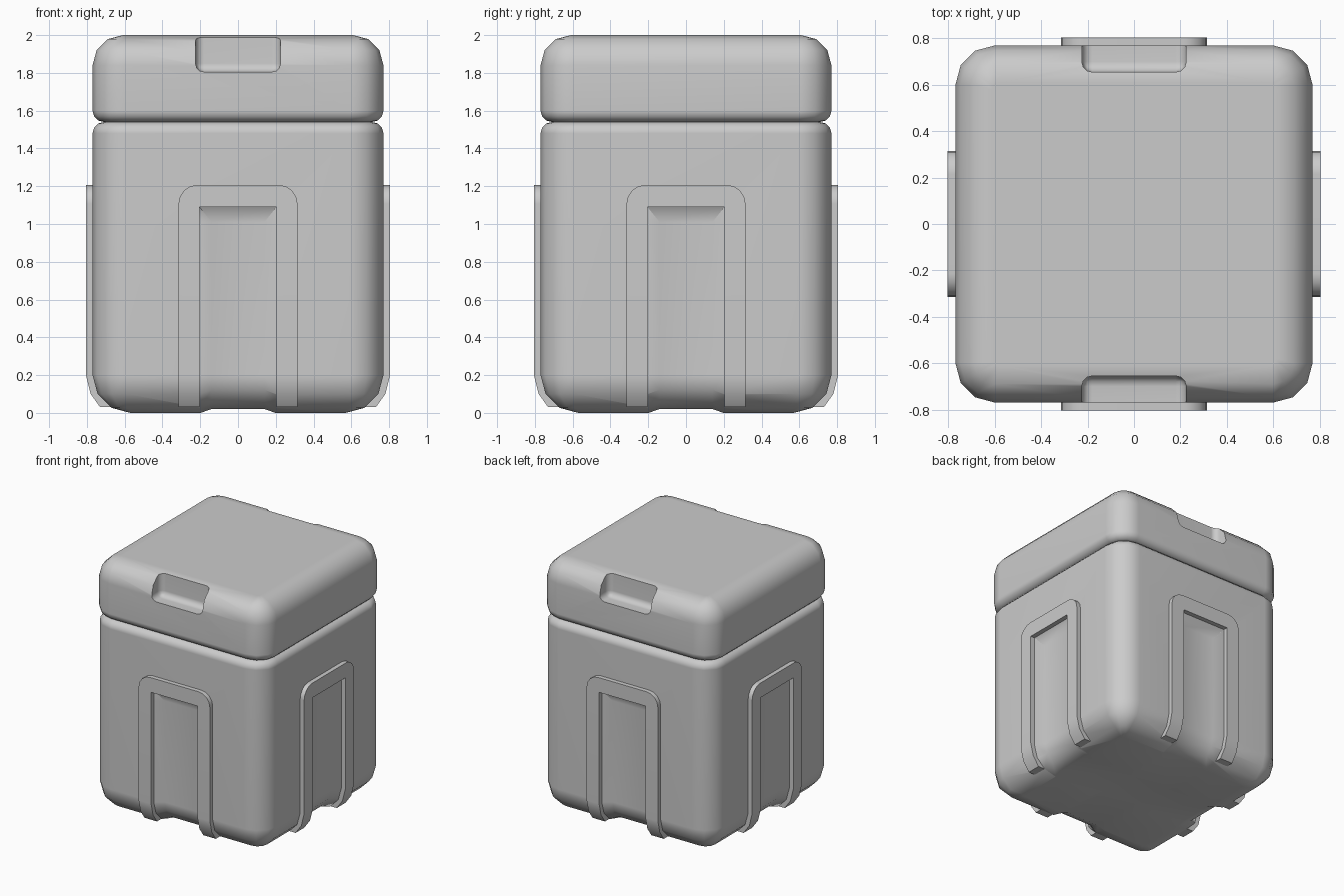
import bpy, bmesh, math
from mathutils import Matrix, Vector

if "Cube" in bpy.data.objects:
    bpy.data.objects.remove(bpy.data.objects["Cube"])


def loft(name, rings):
    """Skin a list of equal-length closed rings and cap both ends."""
    bm = bmesh.new()
    vs = [[bm.verts.new(p) for p in r] for r in rings]
    n = len(rings[0])
    for a, b in zip(vs, vs[1:]):
        for i in range(n):
            j = (i + 1) % n
            bm.faces.new((a[i], a[j], b[j], b[i]))
    bm.faces.new(vs[0])
    bm.faces.new(vs[-1])
    bmesh.ops.remove_doubles(bm, verts=bm.verts, dist=1e-5)
    bmesh.ops.recalc_face_normals(bm, faces=bm.faces)
    me = bpy.data.meshes.new(name)
    bm.to_mesh(me)
    bm.free()
    ob = bpy.data.objects.new(name, me)
    bpy.context.collection.objects.link(ob)
    return ob


def rounded_square(half, r, z, seg=3):
    pts = []
    for q in range(4):
        for k in range(seg + 1):
            a = math.radians(90 * q + 90 * k / seg)
            cx = (half - r) * (1 if q in (0, 3) else -1)
            cy = (half - r) * (1 if q in (0, 1) else -1)
            pts.append((cx + r * math.cos(a), cy + r * math.sin(a), z))
    return pts


def fillet(r, z_edge, sign):
    """(inset, z) from the wall to the cap, three segments."""
    return [(r * (1 - math.cos(math.radians(a))),
             z_edge - sign * r * (1 - math.sin(math.radians(a)))) for a in (0, 30, 60, 90)]


def rounded_box(name, profile, corner):
    return loft(name, [rounded_square(0.77 - i, max(corner - i, 0.03), z) for i, z in profile])


def activate(ob):
    bpy.ops.object.select_all(action='DESELECT')
    ob.select_set(True)
    bpy.context.view_layer.objects.active = ob


def cut(ob, cutter):
    activate(ob)
    m = ob.modifiers.new("cut", 'BOOLEAN')
    m.operation = 'DIFFERENCE'
    m.solver = 'EXACT'
    m.object = cutter
    bpy.ops.object.modifier_apply(modifier=m.name)
    bpy.data.objects.remove(cutter)


def smooth(ob, angle):
    activate(ob)
    bpy.ops.object.shade_smooth_by_angle(angle=math.radians(angle))
    w = ob.modifiers.new("normals", 'WEIGHTED_NORMAL')
    w.keep_sharp = True


# Body and lid
body = rounded_box("body", fillet(0.2, 0, -1)[::-1] + fillet(0.06, 1.54, 1), 0.18)
lid = rounded_box("lid", fillet(0.06, 1.54, -1)[::-1] + fillet(0.16, 2.0, 1), 0.17)


# Tapered channel running down one wall, under the base and up the other wall
def channel_ring(y, z, ang, depth, inner):
    n = Vector((0, math.cos(ang), -math.sin(ang)))
    p = Vector((0, y, z)) + n * 0.002
    x = Vector((1, 0, 0))
    lo, hi = p - n * (depth + 0.002), p + n * 0.1
    return [lo - x * inner, lo + x * inner, p + x * 0.205,
            hi + x * 0.205, hi - x * 0.205, p - x * 0.205]


half = [channel_ring(0.77, 1.09, 0, 0.001, 0.204), channel_ring(0.77, 1.01, 0, 0.045, 0.14)]
for deg, d in ((0, 0.045), (30, 0.045), (60, 0.035), (90, 0.02)):
    a = math.radians(deg)
    half.append(channel_ring(0.57 + 0.2 * math.cos(a), 0.2 - 0.2 * math.sin(a), a, d, 0.14))
other = [[Vector((v.x, -v.y, v.z)) for v in r] for r in reversed(half)]
for turn in (0, 90):
    cutter = loft("channel_cutter", half + other)
    cutter.data.transform(Matrix.Rotation(math.radians(turn), 4, 'Z'))
    cut(body, cutter)

# Finger notches at front and back of the lid
for s in (-1, 1):
    bm = bmesh.new()
    bmesh.ops.create_cube(bm, size=1)
    bmesh.ops.scale(bm, vec=(0.45, 0.3, 0.35), verts=bm.verts)
    bmesh.ops.translate(bm, vec=(0, s * 0.805, 1.98), verts=bm.verts)
    bmesh.ops.bevel(bm, geom=bm.edges[:], offset=0.045, segments=3, profile=0.5, affect='EDGES')
    me = bpy.data.meshes.new("notch_cutter")
    bm.to_mesh(me)
    bm.free()
    notch = bpy.data.objects.new("notch_cutter", me)
    bpy.context.collection.objects.link(notch)
    cut(lid, notch)

smooth(body, 40)
smooth(lid, 40)

# Raised arch frames around the channels: (outer xz, inner xz, front, back)
left = [((0.315, z), (0.205, z), f, b) for z, f, b in
        ((0.03, 0.73, 0.64), (0.1, 0.78, 0.70), (0.2, 0.805, 0.74))]
for k in range(5):
    a = math.radians(22.5 * k)
    left.append(((0.215 + 0.1 * math.cos(a), 1.107 + 0.1 * math.sin(a)),
                 (0.205, 1.09), 0.805, 0.74))


def frame_ring(st, s):
    (ox, oz), (ix, iz), f, b = st
    return [(s * ox, -f, oz), (s * ix, -f, iz), (s * ix, -b, iz), (s * ox, -b, oz)]


rings = [frame_ring(s, -1) for s in left] + [frame_ring(s, 1) for s in reversed(left)]
for i, side in enumerate(("front", "right", "back", "left")):
    frame = loft(side + "_frame", rings)
    frame.data.transform(Matrix.Rotation(math.radians(90 * i), 4, 'Z'))
    smooth(frame, 35)
